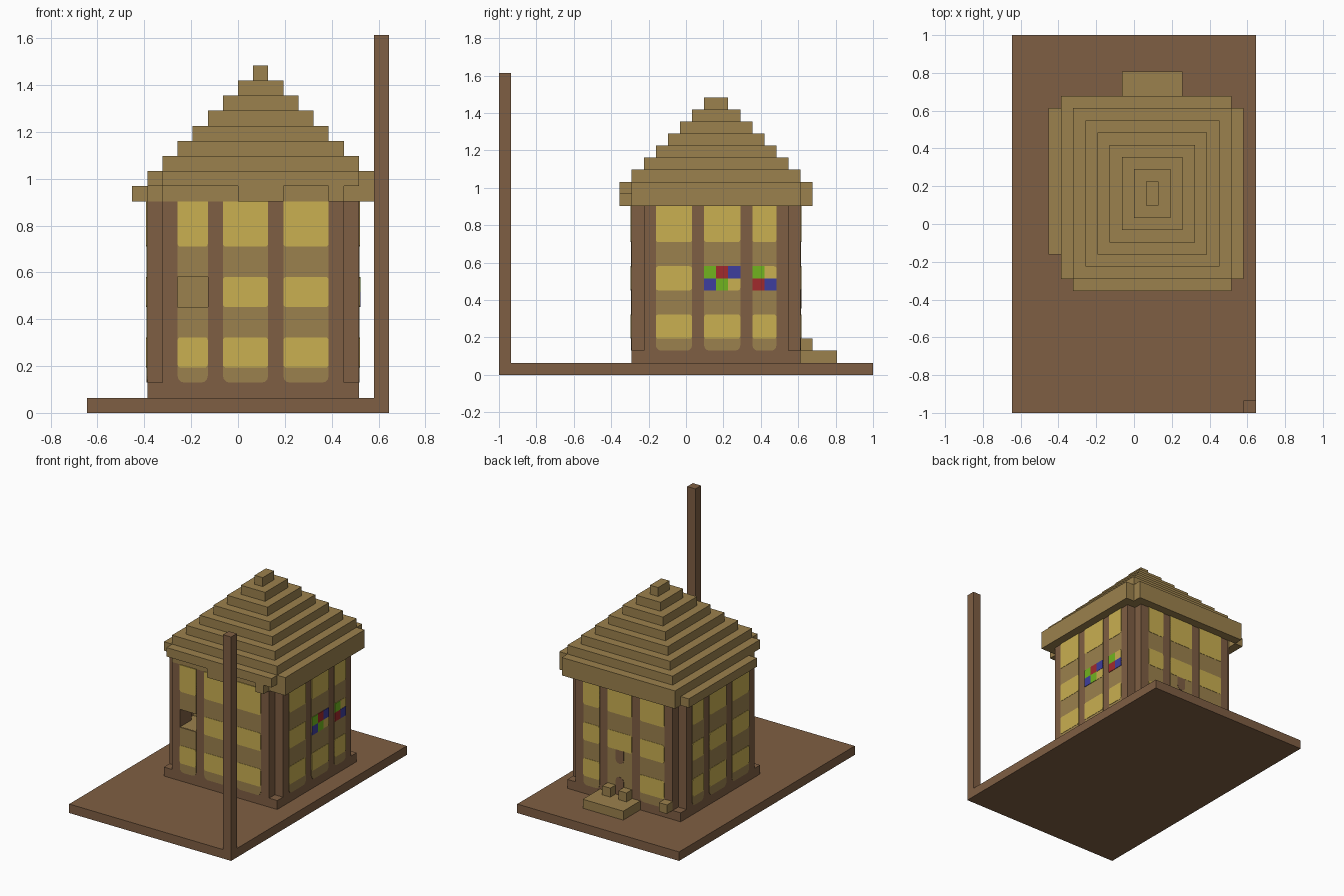
import bpy, bmesh, math
from mathutils import Vector

cube = bpy.data.objects.get("Cube")
if cube:
    bpy.data.objects.remove(cube, do_unlink=True)

U = 2 / 31                      # size of one building block
ORIGIN = Vector((-10, -15.5, 0))  # block grid corner


def material(name, rgb):
    """Flat colour from display values."""
    linear = [(c / 255) ** 2.2 for c in rgb] + [1]
    mat = bpy.data.materials.new(name)
    mat.use_nodes = True
    mat.diffuse_color = linear
    bsdf = mat.node_tree.nodes["Principled BSDF"]
    bsdf.inputs["Base Color"].default_value = linear
    bsdf.inputs["Roughness"].default_value = 0.9
    return mat


BROWN = material("dark wood", (126, 95, 69))
TAN = material("light wood", (154, 128, 78))
YELLOW = material("yellow glass", (200, 174, 82))
GREEN = material("green glass", (112, 178, 36))
RED = material("red glass", (160, 46, 48))
BLUE = material("blue glass", (64, 64, 156))


def finish(name, bm, mat):
    bmesh.ops.recalc_face_normals(bm, faces=bm.faces)
    mesh = bpy.data.meshes.new(name)
    bm.to_mesh(mesh)
    bm.free()
    mesh.materials.append(mat)
    obj = bpy.data.objects.new(name, mesh)
    bpy.context.collection.objects.link(obj)
    return obj


def box(name, mat, x, y, z):
    """Box spanning block ranges (start, end) on each axis."""
    bm = bmesh.new()
    bmesh.ops.create_cube(bm, size=1)
    for v in bm.verts:
        v.co = Vector([(r[0] + r[1]) / 2 + c * (r[1] - r[0])
                       for c, r in zip(v.co, (x, y, z))])
        v.co = (v.co + ORIGIN) * U
    return finish(name, bm, mat)


# Each wall face: maps (along, height, outward depth) to grid position
SIDES = {
    "front": lambda a, z, d: (a, 11 - d, z),
    "back": lambda a, z, d: (a, 25 + d, z),
    "right": lambda a, z, d: (18 + d, a, z),
    "left": lambda a, z, d: (4 - d, a, z),
}


def plate(name, mat, side, a, z, depth, low=0.0, high=0.0):
    """Thin panel on a wall with rounded lower and upper corners."""
    pts = []
    corners = [(a[1], z[1], -1, -1, high), (a[0], z[1], 1, -1, high),
               (a[0], z[0], 1, 1, low), (a[1], z[0], -1, 1, low)]
    for n, (ca, cz, sa, sz, r) in enumerate(corners):
        steps = 3 if r else 0
        for s in range(steps + 1):
            t = math.pi / 2 * (n + s / max(steps, 1))
            if r:
                pts.append((ca + sa * r + r * math.cos(t), cz + sz * r + r * math.sin(t)))
            else:
                pts.append((ca, cz))
    bm = bmesh.new()
    rings = [[bm.verts.new((Vector(SIDES[side](p, q, d)) + ORIGIN) * U) for p, q in pts]
             for d in (-0.02, depth)]
    for ring in rings:
        bm.faces.new(ring)
    for k in range(len(pts)):
        m = (k + 1) % len(pts)
        bm.faces.new((rings[0][k], rings[0][m], rings[1][m], rings[1][k]))
    return finish(name, bm, mat)


# Ground, pole and plinth
box("ground_board", BROWN, (0, 20), (0, 31), (0, 1))
box("corner_pole", BROWN, (19, 20), (0, 1), (1, 25))
box("plinth", BROWN, (4, 18), (11, 25), (1, 2))

# Walls with notched corners; the front wall leaves a small opening
box("back_wall", BROWN, (5, 17), (24, 25), (2, 14))
box("left_wall", BROWN, (4, 5), (12, 24), (2, 14))
box("right_wall", BROWN, (17, 18), (12, 24), (2, 14))
box("front_wall_lower", BROWN, (5, 17), (11, 12), (2, 7))
box("front_wall_upper", BROWN, (5, 17), (11, 12), (9, 14))
box("front_wall_edge", BROWN, (5, 6), (11, 12), (7, 9))
box("front_wall_middle", BROWN, (8, 17), (11, 12), (7, 9))
for i, x in enumerate((5, 16)):
    for j, y in enumerate((12, 23)):
        box(f"inner_post_{i}{j}", BROWN, (x, x + 1), (y, y + 1), (2, 14))

# Counter behind the opening
box("counter", TAN, (5.5, 8.5), (11.05, 14), (6, 7.02))
box("counter_back", TAN, (5.5, 9), (14, 15), (6, 10))

# Window strips and glass panes
COLUMNS = {
    "front": [(6, 8), (9, 12), (13, 16)],
    "back": [(6, 9), (10, 13), (14, 16)],
    "right": [(13, 16), (17, 20), (21, 23)],
    "left": [(13, 16), (17, 20), (21, 23)],
}
ROWS = [(3, 5), (7, 9), (11, 14)]
for side, columns in COLUMNS.items():
    for c, a in enumerate(columns):
        opening = side == "front" and c == 0
        door = side == "back" and c == 1
        if opening:
            plate("front_strip_lower", TAN, side, a, (2, 7), 0.05, low=0.45)
            plate("front_strip_upper", TAN, side, a, (9, 14), 0.05)
        else:
            plate(f"{side}_strip_{c}", TAN, side, a, (2, 14), 0.05, low=0.45)
        for r, z in enumerate(ROWS):
            if (opening and r == 1) or (door and r == 0):
                continue
            plate(f"{side}_pane_{c}_{r}", YELLOW, side, a, z, 0.08,
                  low=0.2, high=0.0 if r == 2 else 0.2)

# Back door markings
plate("door_arch", BROWN, "back", (11, 12), (2, 4), 0.08, high=0.45)
plate("door_notch", BROWN, "back", (11, 12), (5.5, 7), 0.08, low=0.45)

# Coloured panes on the right wall
for y, z, mat in [(17, 8, GREEN), (18, 8, RED), (19, 8, BLUE), (17, 7, BLUE),
                  (18, 7, GREEN), (21, 8, GREEN), (21, 7, RED), (22, 7, BLUE)]:
    plate(f"coloured_pane_{y}_{z}", mat, "right", (y, y + 1), (z, z + 1), 0.11)

# Eaves
box("eave_core_long", TAN, (4, 18), (12, 24), (14, 15))
box("eave_core_wide", TAN, (5, 17), (11, 25), (14, 15))
box("eave_right", TAN, (18, 19), (11, 25), (14, 16))
box("eave_right_join", TAN, (17, 18), (11, 25), (14, 15))
box("eave_back", TAN, (4, 18), (25, 26), (14, 16))
box("eave_left", TAN, (3, 4), (13, 25), (14, 15))
box("eave_front_middle", TAN, (10, 13), (10, 11), (14, 15))
box("eave_front_end", TAN, (16, 17), (10, 11), (14, 15))
box("eave_top", TAN, (4, 18), (11, 25), (15, 16))
box("eave_top_front", TAN, (5, 18), (10, 11), (15, 16))

# Stepped roof, shrinking one block per side on each tier
for t in range(7):
    box(f"roof_tier_{t}", TAN, (5 + t, 18 - t), (11 + t, 25 - t), (16 + t, 17 + t))

# Back step and small blocks on the wall
box("back_step", TAN, (9, 14), (25, 28), (1, 2))
for x in (5, 10, 12):
    box(f"back_block_{x}", TAN, (x, x + 1), (25, 26), (2, 3))
